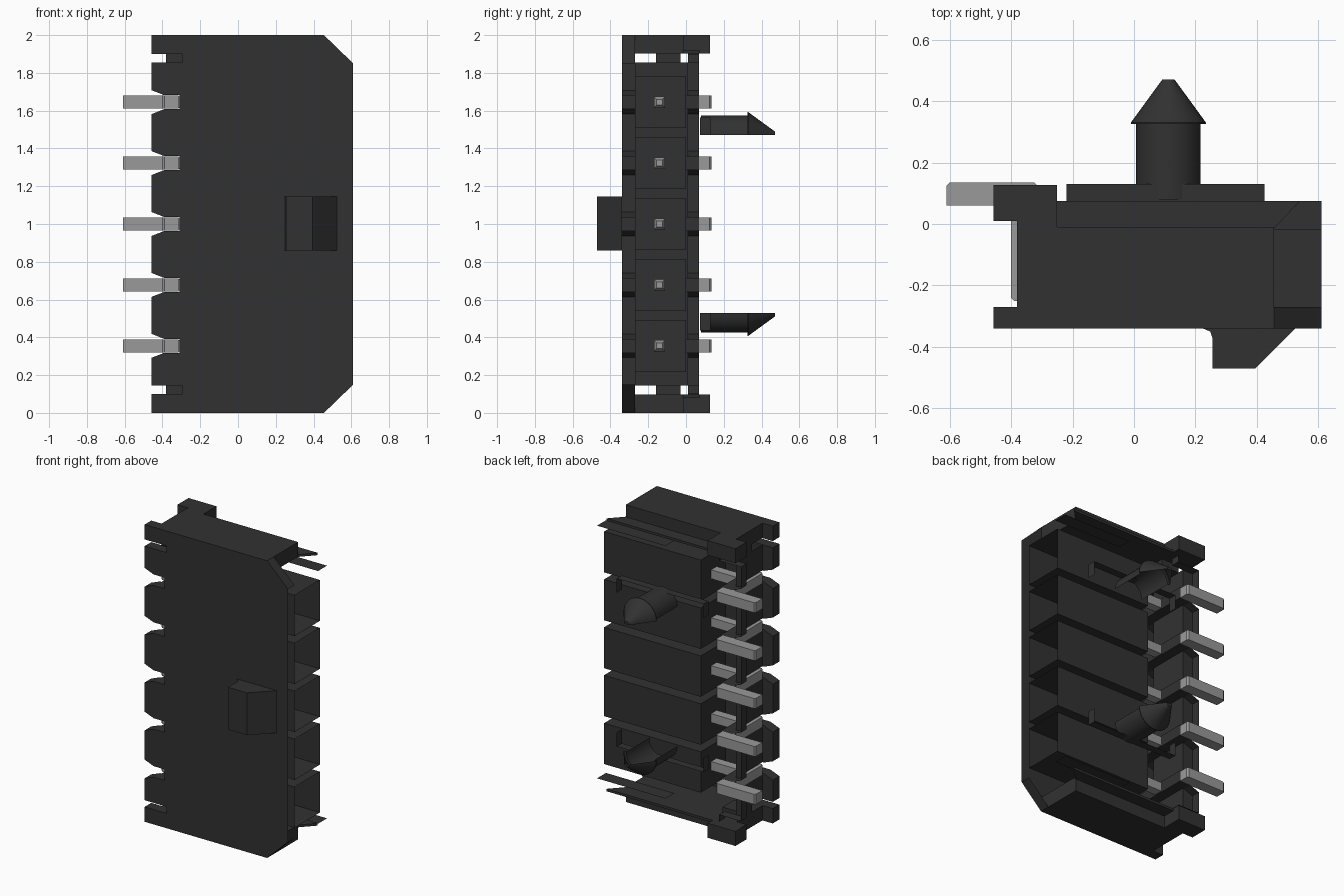
import bpy, bmesh, math

if "Cube" in bpy.data.objects:
    bpy.data.objects.remove(bpy.data.objects["Cube"], do_unlink=True)


def material(name, value):
    m = bpy.data.materials.new(name)
    m.use_nodes = True
    col = (value, value, value, 1)
    m.diffuse_color = col
    bsdf = m.node_tree.nodes["Principled BSDF"]
    bsdf.inputs["Base Color"].default_value = col
    bsdf.inputs["Roughness"].default_value = 0.6
    return m


BLACK = material("black_plastic", 0.031)
METAL = material("grey_metal", 0.32)


def finish(name, bm, mat):
    bmesh.ops.recalc_face_normals(bm, faces=bm.faces)
    me = bpy.data.meshes.new(name)
    bm.to_mesh(me)
    bm.free()
    me.materials.append(mat)
    ob = bpy.data.objects.new(name, me)
    bpy.context.collection.objects.link(ob)
    return ob


def prism(name, pts, axis, lo, hi, mat=BLACK, caps=(True, True), skip=()):
    """Extrude a 2D outline along an axis; caps and single sides can be left open."""
    def place(p, h):
        return {"x": (h, p[0], p[1]), "y": (p[0], h, p[1]), "z": (p[0], p[1], h)}[axis]
    bm = bmesh.new()
    a = [bm.verts.new(place(p, lo)) for p in pts]
    if hi == lo:
        bm.faces.new(a)
        return finish(name, bm, mat)
    b = [bm.verts.new(place(p, hi)) for p in pts]
    n = len(pts)
    for i in range(n):
        if i not in skip:
            j = (i + 1) % n
            bm.faces.new((a[i], a[j], b[j], b[i]))
    if caps[0]:
        bm.faces.new(a[::-1])
    if caps[1]:
        bm.faces.new(b)
    return finish(name, bm, mat)


def box(name, x, y, z, mat=BLACK, open_end=False):
    pts = [(y[0], z[0]), (y[1], z[0]), (y[1], z[1]), (y[0], z[1])]
    return prism(name, pts, "x", x[0], x[1], mat, caps=(True, not open_end))


CENTRES = [1 + 0.3225 * (i - 2) for i in range(5)]
LEFT, WALL, SLOT = -0.457, -0.38, -0.31

# Toothed left edge shared by the front wall and the rear flange
comb = [(LEFT, 0), (LEFT, 0.1), (-0.295, 0.1), (-0.295, 0.145), (LEFT, 0.145)]
for c in CENTRES:
    comb += [(LEFT, c - 0.063), (-0.39, c - 0.037), (SLOT, c - 0.037),
             (SLOT, c + 0.037), (-0.39, c + 0.037), (LEFT, c + 0.063)]
comb += [(LEFT, 1.855), (-0.295, 1.855), (-0.295, 1.9), (LEFT, 1.9), (LEFT, 2)]
n = len(comb)

# Front wall, open at the mating end
prism("front_wall", comb + [(0.455, 2), (0.61, 1.85), (0.61, 0.15), (0.455, 0)], "y",
      -0.34, -0.27, caps=(True, False), skip=(n + 1,))

# Hollow rear flange edge
prism("back_flange", comb, "y", 0.01, 0.07, caps=(False, False), skip=(n - 1,))

# Inner faces of the teeth on both flanges
edges = [0.145] + [c + s * 0.063 for c in CENTRES for s in (-1, 1)] + [1.855]
teeth = list(zip(edges[::2], edges[1::2])) + [(0, 0.1), (1.9, 2)]
for y in (-0.27, 0.01):
    for lo, hi in teeth:
        a = 0.026 if lo > 0.2 and lo < 1.8 else 0
        b = 0.026 if hi > 0.2 and hi < 1.8 else 0
        prism("tooth_face", [(LEFT, lo), (-0.39, lo - a), (WALL, lo - a), (WALL, hi + b),
                             (-0.39, hi + b), (LEFT, hi)], "y", y, y)

# Rear wall with a channel for each pin
channel = [(WALL, 0.145)]
for c in CENTRES:
    channel += [(WALL, c - 0.037), (SLOT, c - 0.037), (SLOT, c + 0.037), (WALL, c + 0.037)]
channel += [(WALL, 1.855)]
prism("rear_wall", channel, "y", -0.27, 0.01, caps=(False, False), skip=(len(channel) - 1,))

# Contact chambers and bent pins
for c in CENTRES:
    box("chamber", (-0.11, 0.61), (-0.27, 0), (c - 0.1375, c + 0.1375), open_end=True)
    box("pin_shaft", (-0.33, 0.37), (-0.17, -0.11), (c - 0.03, c + 0.03), METAL)
    tip = bmesh.new()
    bmesh.ops.create_cube(tip, size=1)
    for v in tip.verts:
        s = 0.03 if v.co.x < 0 else 0.015
        v.co = (0.37 if v.co.x < 0 else 0.4, -0.14 + math.copysign(s, v.co.y),
                c + math.copysign(s, v.co.z))
    finish("pin_tip", tip, METAL)
    prism("pin_foot", [(-0.40, -0.24), (-0.39, -0.25), (-0.315, -0.25), (-0.315, 0.125),
                       (-0.325, 0.135), (-0.60, 0.135), (-0.61, 0.125), (-0.61, 0.06),
                       (-0.40, 0.06)], "z", c - 0.034, c + 0.034, METAL)

# Locking ramp on the front
prism("latch_ramp", [(0.225, -0.34), (0.248, -0.35), (0.255, -0.37), (0.255, -0.47),
                     (0.395, -0.47), (0.525, -0.34)], "z", 0.86, 1.145)

# End plates, lips, corner ledges and mounting pegs at both ends
for bottom in (True, False):
    def m(z):
        return z if bottom else 2 - z
    prism("end_plate", [(WALL, -0.335), (0.455, -0.335), (0.455, -0.01), (-0.25, -0.01),
                        (-0.25, 0.01), (WALL, 0.01)], "z", m(0), m(0.098))
    box("end_lip", (LEFT, -0.25), (0.01, 0.127), (m(0), m(0.098)))
    box("slot_block", (WALL, -0.25), (-0.16, -0.03), (m(0.098), m(0.147)))
    prism("upper_ledge", [(-0.25, -0.015), (0.455, -0.015), (0.54, 0.075), (-0.25, 0.075)],
          "z", m(0.082), m(0.098))
    prism("lower_ledge", [(0.1, -0.02), (0.61, -0.02), (0.61, 0.075), (0.1, 0.075)],
          "z", m(0.15), m(0.15))

    # Open pad frame behind the peg
    prism("peg_pad", [(-0.22, m(0.53)), (-0.22, m(0.435)), (0.425, m(0.435)),
                      (0.425, m(0.53))], "y", 0.075, 0.13, caps=(False, False), skip=(3,))

    # Half-round barbed peg, hollow on its flat side
    bm = bmesh.new()
    sign = -1 if bottom else 1
    rings = []
    for r, y in [(0.105, 0.08), (0.105, 0.325), (0.122, 0.325), (0.122, 0.33), (0.02, 0.47)]:
        ring = []
        for k in range(17):
            t = math.pi * k / 16
            ring.append(bm.verts.new((0.112 + r * math.cos(t), y,
                                      m(0.53) + sign * r * math.sin(t))))
        rings.append(ring)
    for a, b in zip(rings, rings[1:]):
        for k in range(16):
            bm.faces.new((a[k], a[k + 1], b[k + 1], b[k]))
    bm.faces.new(rings[-1])
    peg = finish("mounting_peg", bm, BLACK)
    bpy.ops.object.select_all(action="DESELECT")
    peg.select_set(True)
    bpy.context.view_layer.objects.active = peg
    bpy.ops.object.shade_smooth_by_angle(angle=math.radians(30))
